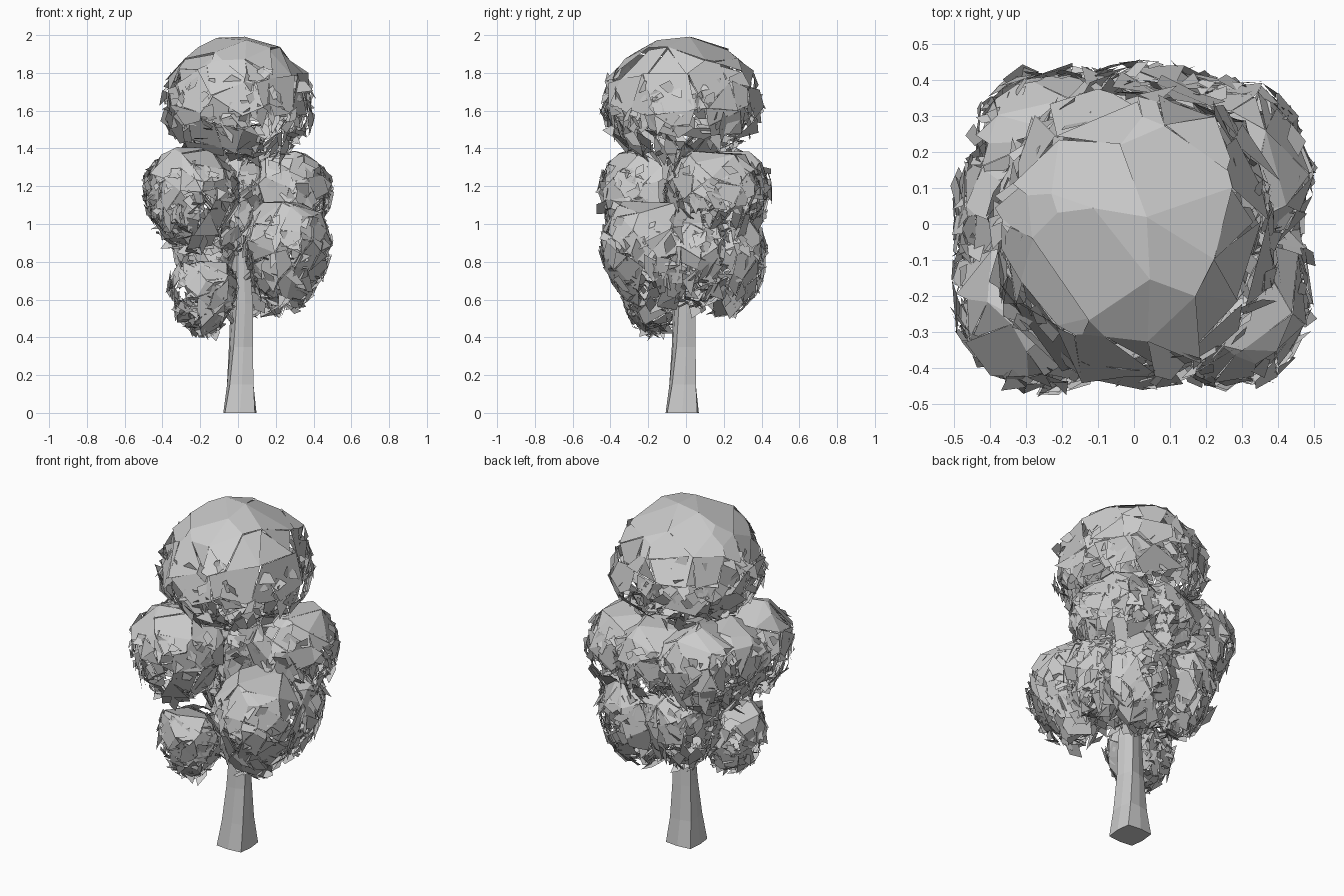
import bpy, bmesh, math, random
from mathutils import Vector

if "Cube" in bpy.data.objects:
    bpy.data.objects.remove(bpy.data.objects["Cube"])

random.seed(7)

# name, centre, radii, droop of the ragged lower fringe, flattening of the underside
CLUMPS = [
    ("crown_top", (0.005, -0.025, 1.61), (0.395, 0.415, 0.385), 0.05, 0.68),
    ("foliage_core", (0.0, 0.05, 1.14), (0.16, 0.15, 0.32), 0.05, 1),
    ("foliage_mid_front_left", (-0.25, -0.20, 1.18), (0.25, 0.26, 0.24), 0.12, 1),
    ("foliage_mid_left", (-0.28, 0.02, 1.18), (0.22, 0.24, 0.22), 0.10, 1),
    ("foliage_mid_back_left", (-0.21, 0.18, 1.18), (0.25, 0.25, 0.24), 0.10, 1),
    ("foliage_mid_back", (0.03, 0.23, 1.18), (0.24, 0.22, 0.23), 0.08, 1),
    ("foliage_mid_back_right", (0.25, 0.15, 1.18), (0.24, 0.25, 0.24), 0.08, 1),
    ("foliage_low_front_right", (0.26, -0.18, 0.90), (0.23, 0.27, 0.26), 0.14, 1),
    ("foliage_low_right", (0.25, 0.04, 0.87), (0.22, 0.22, 0.22), 0.12, 1),
    ("foliage_low_back_right", (0.15, 0.20, 0.84), (0.23, 0.22, 0.24), 0.12, 1),
    ("foliage_low_back_left", (-0.12, 0.20, 0.88), (0.22, 0.22, 0.23), 0.12, 1),
    ("foliage_low_front_left", (-0.185, -0.17, 0.66), (0.18, 0.17, 0.19), 0.09, 1),
]


def finish(bm, name):
    mesh = bpy.data.meshes.new(name)
    bm.to_mesh(mesh)
    bm.free()
    obj = bpy.data.objects.new(name, mesh)
    bpy.context.collection.objects.link(obj)
    return obj


def buried(p, own):
    """True when a point lies well inside another clump."""
    for name, c, r, _, flat in CLUMPS:
        k = flat if p.z < c[2] else 1
        q = (r[0], r[1], r[2] * k)
        if name != own and sum(((p[i] - c[i]) / q[i]) ** 2 for i in range(3)) < 0.7:
            return True
    return False


def direction(z):
    a = random.uniform(0, math.tau)
    s = math.sqrt(max(0, 1 - z * z))
    return Vector((s * math.cos(a), s * math.sin(a), z))


def foliage(name, centre, radii, droop, flat):
    c, r = Vector(centre), Vector(radii)
    size = sum(radii) / 3

    def place(d, k=1.0):
        h = d.z * (flat if d.z < 0 else 1)
        p = c + Vector((d.x * r.x, d.y * r.y, h * r.z)) * k
        p.z -= droop * max(0, -d.z) ** 1.5 * random.uniform(0.2, 1.0)
        return p

    # Hull with broad facets on top and finer ones below
    bm = bmesh.new()
    for _ in range(int(300 * size) + 30):
        z = 1 - 2 * random.random() ** 0.65
        bm.verts.new(direction(z))
    hull = bmesh.ops.convex_hull(bm, input=bm.verts)
    bmesh.ops.delete(bm, geom=[v for v in hull["geom_interior"]
                               if isinstance(v, bmesh.types.BMVert)], context='VERTS')
    bmesh.ops.dissolve_limit(bm, angle_limit=math.radians(9), verts=bm.verts, edges=bm.edges)
    # Loosen lower facets into leaf plates
    bmesh.ops.split_edges(bm, edges=[e for e in bm.edges
                                     if sum(v.co.z for v in e.verts) / 2 < 0.6
                                     or random.random() < 0.3])
    dead = []
    for f in bm.faces:
        z = f.calc_center_median().z
        if z < -0.1 and random.random() < 0.4:
            dead.append(f)
    bmesh.ops.delete(bm, geom=dead, context='FACES')
    for v in bm.verts:
        d = v.co.copy()
        loose = 0.025 if d.z > 0.5 else 0.08
        v.co = place(d, 1.01 + random.uniform(-loose, loose))
    # Ragged leaf shards around the sides and underside
    for _ in range(int(1000 * size)):
        d = direction(random.uniform(-1, 0.5))
        p = place(d, random.uniform(0.82, 1.02))
        side = d.orthogonal().normalized()
        up = d.cross(side)
        a = random.uniform(0, math.tau)
        u = side * math.cos(a) + up * math.sin(a) + d * random.uniform(-0.6, 0.4)
        w = up * math.cos(a) - side * math.sin(a) + d * random.uniform(-0.6, 0.4)
        if d.z < -0.1:
            u = u + Vector((0, 0, -0.7))
        s = random.uniform(0.025, 0.06)
        shape = [(-1, -0.4), (0.1, -0.7), (1, random.uniform(-0.3, 0.3)), (-0.2, 0.7)]
        bm.faces.new([bm.verts.new(p + (u * x + w * y) * s) for x, y in shape])
    gone = [f for f in bm.faces if buried(f.calc_center_median(), name)]
    bmesh.ops.delete(bm, geom=gone, context='FACES')
    finish(bm, name)


def limb(name, rings, sides, ridge=0.0):
    """Faceted tube through (x, y, z, radius) rings, with alternating ridges."""
    bm = bmesh.new()
    loops = []
    for k, (x, y, z, rad) in enumerate(rings):
        loop = []
        for i in range(sides):
            a = math.tau * i / sides + 0.12 * k
            q = rad * (1 + ridge * (1 if i % 2 else -1))
            loop.append(bm.verts.new((x + q * math.cos(a), y + q * math.sin(a), z)))
        loops.append(loop)
    for a, b in zip(loops, loops[1:]):
        for i in range(sides):
            j = (i + 1) % sides
            bm.faces.new((a[i], a[j], b[j], b[i]))
    bm.faces.new(loops[0][::-1])
    bm.faces.new(loops[-1])
    finish(bm, name)


# Flared trunk running up into the crown
limb("trunk", [(0.01, -0.02, 0, 0.10), (0.012, -0.018, 0.15, 0.08), (0.015, -0.012, 0.35, 0.066),
               (0.02, -0.01, 0.58, 0.058), (0.01, 0.02, 0.9, 0.04), (0, 0.03, 1.4, 0.022)], 8, 0.12)

# Branches and leaf clumps
for name, c, r, droop, flat in CLUMPS:
    if name not in ("crown_top", "foliage_core"):
        z0 = c[2] - 0.22
        limb(name.replace("foliage", "branch"),
             [(0.01, 0, z0, 0.022), (c[0] * 0.5, c[1] * 0.5, z0 + 0.12, 0.016),
              (c[0] * 0.85, c[1] * 0.85, c[2], 0.008)], 5)
    foliage(name, c, r, droop, flat)
